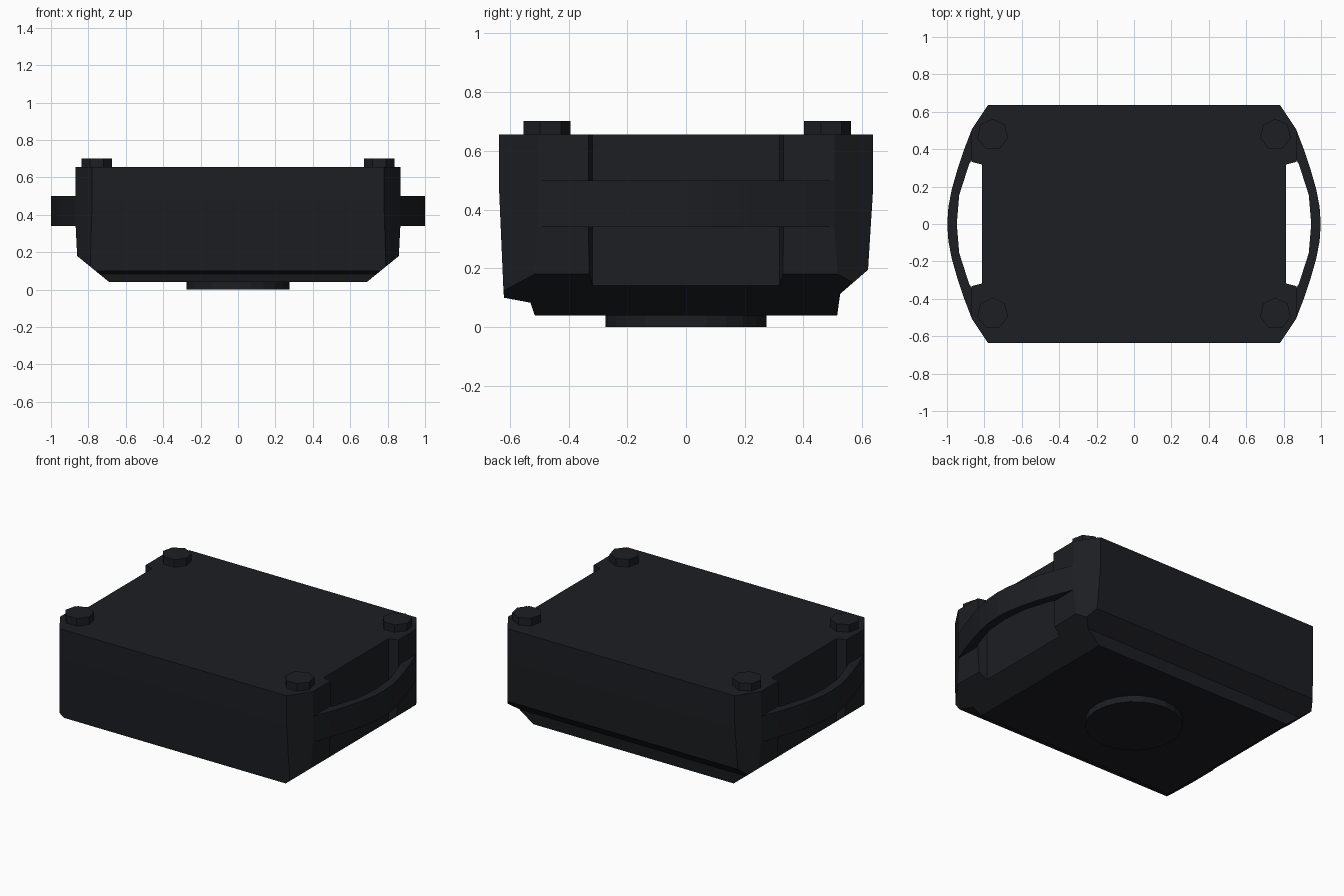
import bpy, bmesh, math
from mathutils import Vector

if "Cube" in bpy.data.objects:
    bpy.data.objects.remove(bpy.data.objects["Cube"])

mat = bpy.data.materials.new("black_plastic")
mat.diffuse_color = (0.012, 0.013, 0.016, 1)
mat.use_nodes = True
mat.node_tree.nodes["Principled BSDF"].inputs["Base Color"].default_value = mat.diffuse_color


def prism(name, pts, lo, hi, axis):
    """Extrude a 2D outline from lo to hi along the given axis."""
    place = {"x": lambda a, b, t: (t, a, b),
             "y": lambda a, b, t: (a, t, b),
             "z": lambda a, b, t: (a, b, t)}[axis]
    bm = bmesh.new()
    face = bm.faces.new([bm.verts.new(place(a, b, lo)) for a, b in pts])
    ext = bmesh.ops.extrude_face_region(bm, geom=[face])
    verts = [g for g in ext["geom"] if isinstance(g, bmesh.types.BMVert)]
    bmesh.ops.translate(bm, verts=verts, vec=Vector(place(0, 0, hi - lo)))
    bmesh.ops.recalc_face_normals(bm, faces=bm.faces)
    me = bpy.data.meshes.new(name)
    bm.to_mesh(me)
    bm.free()
    me.materials.append(mat)
    ob = bpy.data.objects.new(name, me)
    bpy.context.collection.objects.link(ob)
    return ob


def boolean(ob, cutter, op):
    """Apply a boolean and remove the cutter."""
    mod = ob.modifiers.new(op, "BOOLEAN")
    mod.operation, mod.object, mod.solver = op, cutter, "EXACT"
    bpy.context.view_layer.objects.active = ob
    bpy.ops.object.modifier_apply(modifier=mod.name)
    bpy.data.objects.remove(cutter)


def mirror_x(half):
    return half + [(-x, z) for x, z in reversed(half)]


# Case body: plan outline trimmed by its front and side profiles
plan = mirror_x([(0.78, -0.7), (0.78, -0.637), (0.868, -0.505),
                 (0.868, 0.505), (0.78, 0.637), (0.78, 0.7)][1:5])
body = prism("case_body", plan, 0.04, 0.655, "z")
front_profile = mirror_x([(0.688, 0.03), (0.688, 0.04), (0.86, 0.18),
                          (0.868, 0.34), (0.875, 0.7)])
side_profile = [(-0.515, 0.03), (-0.515, 0.04), (-0.53, 0.083), (-0.62, 0.10),
                (-0.622, 0.13), (-0.638, 0.5), (-0.64, 0.7), (0.64, 0.7),
                (0.636, 0.45), (0.62, 0.195), (0.525, 0.113), (0.515, 0.04), (0.515, 0.03)]
boolean(body, prism("front_trim", front_profile, -1, 1, "y"), "INTERSECT")
boolean(body, prism("side_trim", side_profile, -1.2, 1.2, "x"), "INTERSECT")

# Hand recesses and curved handles on both ends
arc_out = [(0.868, -0.505), (0.91, -0.395), (0.945, -0.29), (0.975, -0.185), (0.993, -0.09)]
arc_in = [(0.867, -0.345), (0.882, -0.32), (0.935, -0.155)]
outline = (arc_out + [(0.999, 0)] + [(x, -y) for x, y in reversed(arc_out)]
           + [(x, -y) for x, y in arc_in] + [(0.948, 0)] + arc_in[::-1])
# Root of the handle sits slightly inside the corner posts
outline = [(x - 0.0005, y) for x, y in outline]
for s, side in ((1, "right"), (-1, "left")):
    recess = [(s * 0.812, -0.318), (s * 1.1, -0.39), (s * 1.1, 0.39), (s * 0.812, 0.318)]
    boolean(body, prism("recess", recess, -0.1, 0.8, "z"), "DIFFERENCE")
    prism(side + "_handle", [(s * x, y) for x, y in outline], 0.34, 0.50, "z")


def disc(name, x, y, r, z0, z1, n, turn=0.0):
    pts = [(x + r * math.cos(turn + 2 * math.pi * i / n),
            y + r * math.sin(turn + 2 * math.pi * i / n)) for i in range(n)]
    return prism(name, pts, z0, z1, "z")


# Corner bolts on the lid
for sx in (-1, 1):
    for sy in (-1, 1):
        disc("corner_bolt", sx * 0.756, sy * 0.478, 0.084, 0.64, 0.702, 7, math.pi / 2)

# Round foot under the case
foot = disc("round_foot", 0, 0, 0.275, 0, 0.05, 24)
